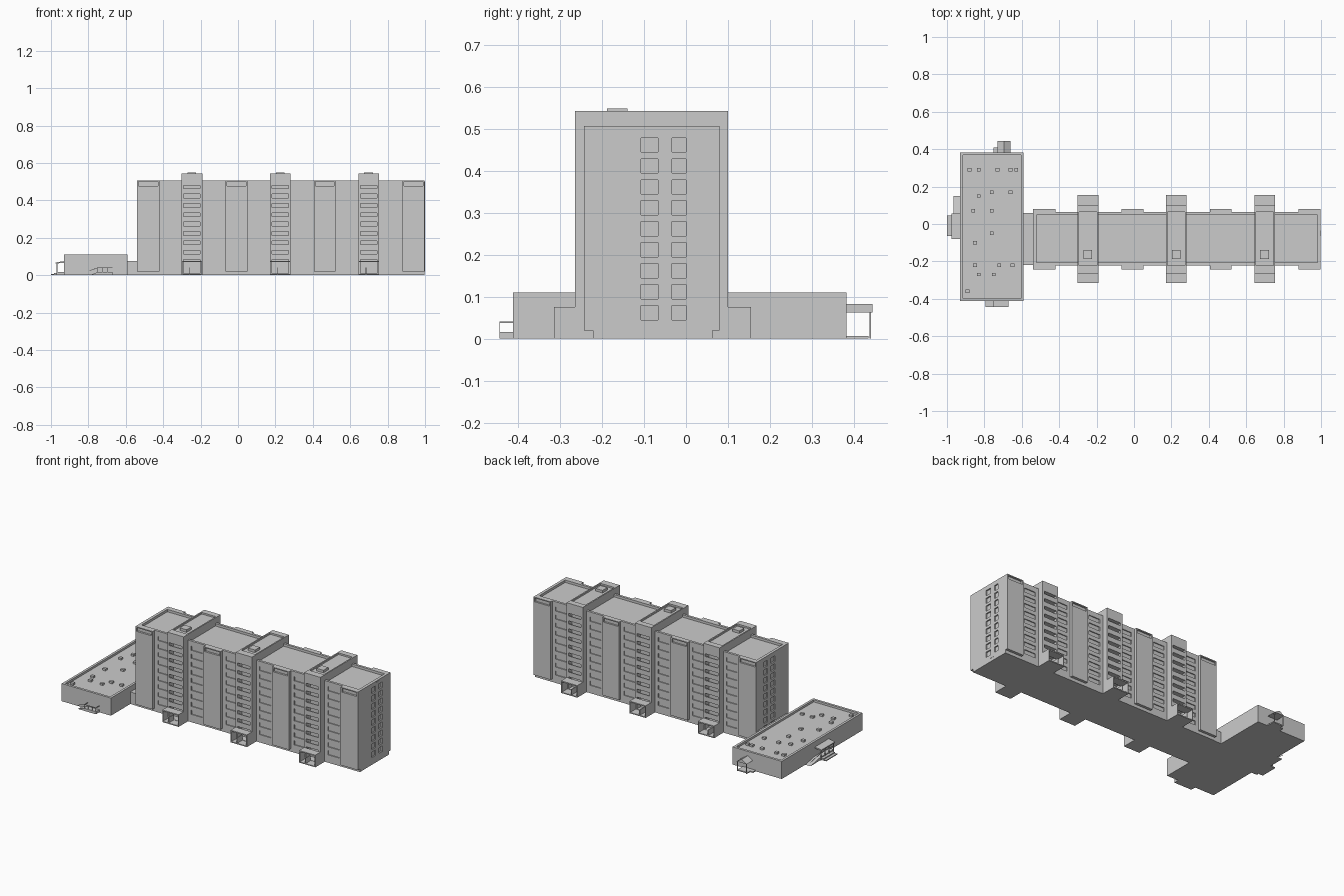
import bpy, bmesh
from mathutils import Matrix, Vector

if "Cube" in bpy.data.objects:
    bpy.data.objects.remove(bpy.data.objects["Cube"])


def boxes(name, items):
    """One object from boxes given as (x0, x1, y0, y1, z0, z1)."""
    bm = bmesh.new()
    for x0, x1, y0, y1, z0, z1 in items:
        m = Matrix.Translation(((x0 + x1) / 2, (y0 + y1) / 2, (z0 + z1) / 2))
        bmesh.ops.create_cube(bm, size=1, matrix=m @ Matrix.Diagonal((x1 - x0, y1 - y0, z1 - z0, 1)))
    return finish(name, bm)


def prism(name, profile, axis, a, b):
    """Extrude a 2D profile along x (profile is y,z) or y (profile is x,z)."""
    bm = bmesh.new()
    place = (lambda p: (a, p[0], p[1])) if axis == 'x' else (lambda p: (p[0], a, p[1]))
    face = bm.faces.new([bm.verts.new(place(p)) for p in profile])
    new = bmesh.ops.extrude_face_region(bm, geom=[face])['geom']
    shift = Vector((b - a, 0, 0) if axis == 'x' else (0, b - a, 0))
    bmesh.ops.translate(bm, vec=shift, verts=[v for v in new if isinstance(v, bmesh.types.BMVert)])
    bmesh.ops.recalc_face_normals(bm, faces=bm.faces)
    return finish(name, bm)


def finish(name, bm):
    mesh = bpy.data.meshes.new(name)
    bm.to_mesh(mesh)
    bm.free()
    ob = bpy.data.objects.new(name, mesh)
    bpy.context.collection.objects.link(ob)
    return ob


def cut(ob, items):
    cutter = boxes("cutter", items)
    cutter.hide_render = True
    mod = ob.modifiers.new("cut", 'BOOLEAN')
    mod.operation, mod.solver, mod.object = 'DIFFERENCE', 'EXACT', cutter
    bpy.context.view_layer.objects.active = ob
    bpy.ops.object.modifier_apply(modifier=mod.name)
    bpy.data.objects.remove(cutter)


FLOORS = [0.045 + 0.05 * i for i in range(9)]
TOWERS = [(-0.303, -0.19), (0.17, 0.282), (0.643, 0.755)]
BAYS = [(-0.54, -0.42), (-0.068, 0.05), (0.407, 0.522), (0.88, 0.998)]
X0, X1, Y0, Y1 = -0.54, 0.998, -0.222, 0.063

# Main slab with a sunken roof and recessed windows
slab = boxes("apartment_block", [(X0, X1, Y0, Y1, 0, 0.507)])
cuts = [(X0 + 0.018, X1 - 0.018, Y0 + 0.015, Y1 - 0.015, 0.492, 0.6)]
edges = [(BAYS[i][1], TOWERS[i][0]) for i in range(3)] + [(TOWERS[i][1], BAYS[i + 1][0]) for i in range(3)]
for a, b in edges:
    for z in FLOORS:
        cuts.append((a + 0.022, b - 0.022, Y0 - 0.01, Y0 + 0.006, z + 0.004, z + 0.030))
        cuts.append((a + 0.022, b - 0.022, Y1 - 0.006, Y1 + 0.01, z + 0.004, z + 0.030))
for z in FLOORS:
    for a, b in ((-0.107, -0.067), (-0.033, 0.0)):
        cuts.append((X1 - 0.008, X1 + 0.01, a, b, z, z + 0.034))
        cuts.append((X0 - 0.01, X0 + 0.008, a, b, z, z + 0.034))
cut(slab, cuts)
boxes("end_wall_strip", [(X1 - 0.002, 1.0, -0.064, -0.036, 0.02, 0.5)])

# Projecting bays with a slot under the cap
bay_boxes, slots = [], []
for a, b in BAYS:
    for y0, y1 in ((-0.243, Y0), (Y1, 0.08)):
        bay_boxes.append((a, b, y0, y1, 0.02, 0.507))
    slots += [(a + 0.008, b - 0.008, -0.26, -0.231, 0.478, 0.501),
              (a + 0.008, b - 0.008, 0.069, 0.09, 0.478, 0.501)]
bays = boxes("bays", bay_boxes)
cut(bays, slots)

# Stair towers: side walls, balcony slabs with parapets, crown, entrances
for n, (a, b) in enumerate(TOWERS, 1):
    parts = []
    for y0, y1, front in ((-0.265, Y0, True), (Y1, 0.10, False)):
        parts += [(a, a + 0.012, y0, y1, 0, 0.48), (b - 0.012, b, y0, y1, 0, 0.48)]
        outer = (y0, y0 + 0.006) if front else (y1 - 0.006, y1)
        inner = (a + 0.012, b - 0.012)
        for z in FLOORS[1:]:
            parts.append((*inner, y0, y1, z - 0.012, z - 0.006))
            parts.append((*inner, *outer, z - 0.006, z + 0.018))
        parts.append((*inner, y0, y1, 0, 0.008))
    boxes(f"tower_{n}_balconies", parts)
    crown = boxes(f"tower_{n}_crown", [(a, b, -0.265, 0.10, 0.48, 0.543)])
    cut(crown, [(a + 0.008, b - 0.008, Y0, Y1, 0.533, 0.6)])
    m = (a + b) / 2 - 0.005
    boxes(f"tower_{n}_hatch", [(m - 0.019, m + 0.028, -0.188, -0.14, 0.53, 0.549)])
    porch = []
    for y0, y1 in ((-0.315, -0.265), (0.10, 0.155)):
        porch += [(a, b, y0, y1, 0.069, 0.076), (a, b, y0, y1, 0, 0.006),
                  (a, a + 0.005, y0, y1, 0.006, 0.069), (b - 0.005, b, y0, y1, 0.006, 0.069),
                  (a + 0.04, a + 0.045, y0, y1, 0.006, 0.04)]
    boxes(f"tower_{n}_porches", porch)

# Low annex with sunken roof, connector and roof vents
annex = boxes("annex", [(-0.93, -0.59, -0.412, 0.383, 0, 0.11)])
cut(annex, [(-0.915, -0.605, -0.397, 0.368, 0.097, 0.2)])
boxes("connector", [(-0.59, X0, -0.22, 0.06, 0, 0.075)])
VENTS = [(-.88, .29), (-.83, .29), (-.73, .29), (-.66, .29), (-.63, .29), (-.83, .15),
         (-.76, .17), (-.66, .17), (-.86, .07), (-.76, .07), (-.76, -.05), (-.85, -.10),
         (-.85, -.22), (-.72, -.22), (-.65, -.22), (-.83, -.27), (-.75, -.27), (-.89, -.36)]
boxes("roof_vents", [(x - .01, x + .01, y - .009, y + .009, .096, .109) for x, y in VENTS])

# Back porch with gabled canopy
prism("back_canopy", [(-0.73, 0.062), (-0.66, 0.062), (-0.695, 0.083)], 'y', 0.383, 0.445)
boxes("back_porch_base", [(-0.73, -0.66, 0.383, 0.435, 0, 0.007), (-0.75, -0.73, 0.383, 0.41, 0, 0.007)])
boxes("back_porch_posts", [(x, x + 0.003, 0.438, 0.441, 0, 0.063) for x in (-0.728, -0.665)])

# Front landing, ramp and railings
boxes("front_landing", [(-0.75, -0.67, -0.445, -0.412, 0, 0.016)])
prism("front_ramp", [(-0.795, 0), (-0.75, 0), (-0.75, 0.016)], 'y', -0.445, -0.412)
rails = [(-0.75, -0.67, -0.445, -0.443, 0.038, 0.041)]
rails += [(x, x + 0.002, -0.445, -0.443, 0.016, 0.039) for x in (-0.75, -0.724, -0.698, -0.672)]
rails += [(x, x + 0.002, -0.445, -0.412, 0.038, 0.041) for x in (-0.75, -0.672)]
boxes("front_railing", rails)
prism("front_ramp_rail", [(-0.795, 0.022), (-0.75, 0.038), (-0.75, 0.041), (-0.795, 0.025)], 'y', -0.445, -0.443)

# Left porch with sloping canopy, steps and ramp
prism("left_canopy", [(-0.93, 0.075), (-0.975, 0.068), (-0.975, 0.062), (-0.93, 0.066)], 'y', -0.08, 0.055)
boxes("left_landing", [(-0.965, -0.93, -0.08, 0.055, 0, 0.018)])
boxes("left_steps", [(-0.983, -0.965, -0.065, 0.045, 0, 0.012), (-1.0, -0.983, -0.065, 0.045, 0, 0.006)])
prism("left_ramp", [(0.055, 0), (0.15, 0), (0.055, 0.018)], 'x', -0.965, -0.93)
boxes("left_porch_posts", [(-0.97, -0.966, y, y + 0.004, 0, 0.064) for y in (-0.075, -0.03, 0.01, 0.05)])
boxes("left_railing", [(-0.966, -0.964, -0.078, 0.053, 0.040, 0.043)])
prism("left_ramp_rail", [(0.053, 0.040), (0.15, 0.022), (0.15, 0.025), (0.053, 0.043)], 'x', -0.966, -0.964)
